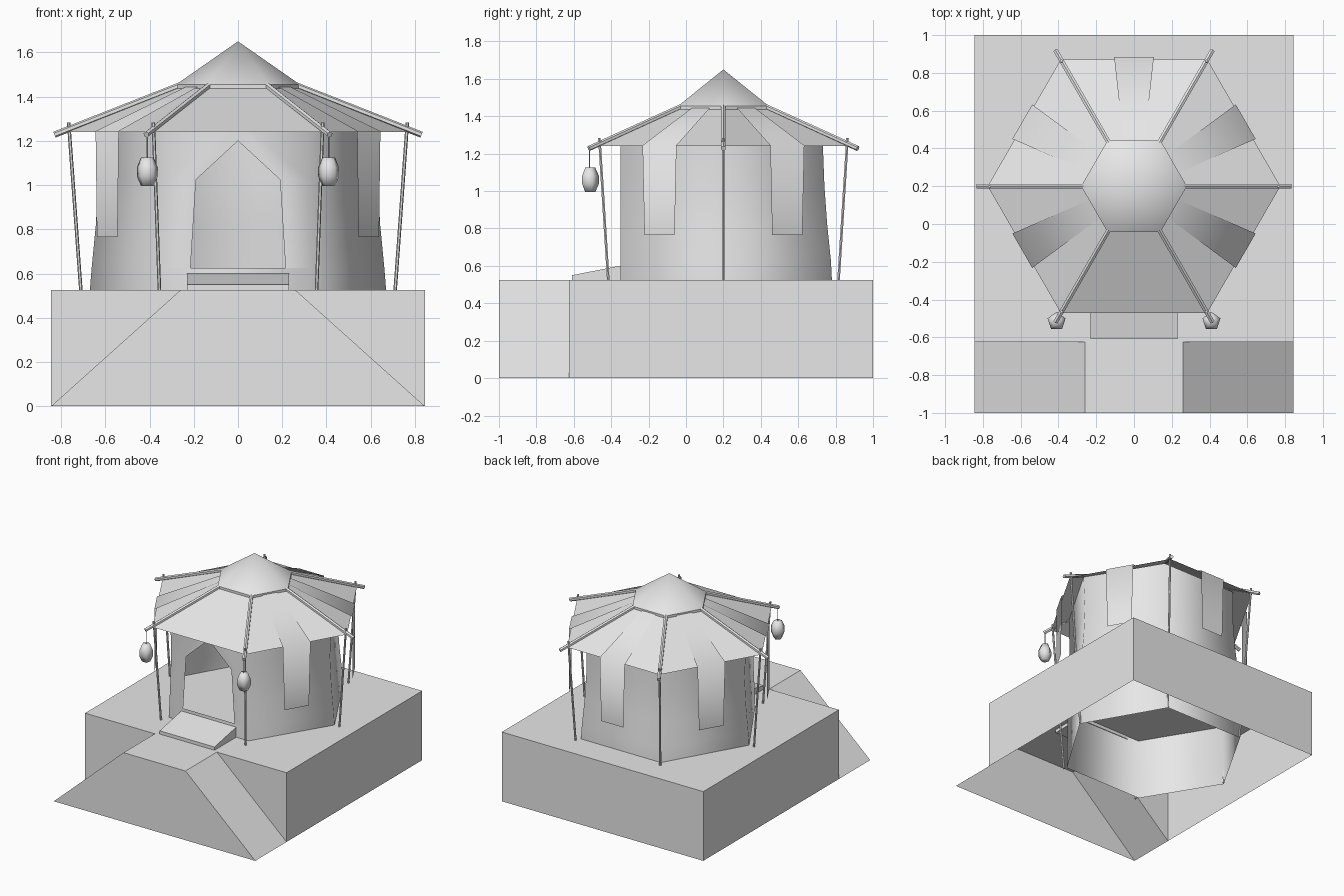
import bpy, bmesh
from math import cos, sin, radians
from mathutils import Vector

if "Cube" in bpy.data.objects:
    bpy.data.objects.remove(bpy.data.objects["Cube"], do_unlink=True)

grey = bpy.data.materials.new("plain_grey")
grey.use_nodes = True
grey.diffuse_color = (0.8, 0.8, 0.8, 1)
grey.node_tree.nodes["Principled BSDF"].inputs["Base Color"].default_value = (0.8, 0.8, 0.8, 1)

CY = 0.2  # centre of the tent along y


def finish(name, bm, smooth=False):
    bmesh.ops.remove_doubles(bm, verts=bm.verts, dist=0.0005)
    bmesh.ops.recalc_face_normals(bm, faces=bm.faces)
    for f in bm.faces:
        f.smooth = smooth
    mesh = bpy.data.meshes.new(name)
    bm.to_mesh(mesh)
    bm.free()
    mesh.materials.append(grey)
    ob = bpy.data.objects.new(name, mesh)
    bpy.context.collection.objects.link(ob)
    return ob


def face(bm, pts):
    return bm.faces.new([bm.verts.new(p) for p in pts])


def polar(r, deg, z):
    return Vector((r * cos(radians(deg)), CY + r * sin(radians(deg)), z))


def rod(name, a, b, r, sides=6):
    bm = bmesh.new()
    d = b - a
    bmesh.ops.create_cone(bm, cap_ends=True, segments=sides, radius1=r, radius2=r, depth=d.length)
    bm.transform(d.to_track_quat('Z', 'Y').to_matrix().to_4x4())
    bmesh.ops.translate(bm, verts=bm.verts, vec=(a + b) / 2)
    return finish(name, bm)


def skin(bm, rings):
    for lo, hi in zip(rings, rings[1:]):
        n = len(lo)
        for i in range(n):
            j = (i + 1) % n
            face(bm, [lo[i], lo[j], hi[j], hi[i]])


# Platform with a sloped-sided front landing, open underneath
W, H, T, YF, YM, YB = 0.845, 0.525, 0.26, -1.0, -0.625, 1.0
bm = bmesh.new()
face(bm, [(-W, YM, H), (-T, YM, H), (T, YM, H), (W, YM, H), (W, YB, H), (-W, YB, H)])
face(bm, [(-T, YF, H), (T, YF, H), (T, YM, H), (-T, YM, H)])
face(bm, [(-W, YF, 0), (W, YF, 0), (T, YF, H), (-T, YF, H)])
face(bm, [(-W, YB, 0), (W, YB, 0), (W, YB, H), (-W, YB, H)])
for s in (-1, 1):
    face(bm, [(s * W, YM, 0), (s * W, YB, 0), (s * W, YB, H), (s * W, YM, H)])
    face(bm, [(s * W, YF, 0), (s * W, YM, 0), (s * T, YM, H), (s * T, YF, H)])
    face(bm, [(s * W, YM, 0), (s * W, YM, H), (s * T, YM, H)])
finish("platform", bm)

# Six-sided wall, flat front with a pointed doorway
FRONT = -0.35


def wall_ring(r, back, z):
    return [(-r / 2, FRONT, z), (r / 2, FRONT, z), (r, CY, z),
            (r / 2, back, z), (-r / 2, back, z), (-r, CY, z)]


rings = [wall_ring(*p) for p in ((0.68, 0.79, 0.05), (0.67, 0.78, 0.525), (0.662, 0.775, 0.625),
                                 (0.643, 0.755, 0.82), (0.632, 0.74, 1.03), (0.645, 0.73, 1.29))]
bm = bmesh.new()
skin(bm, rings[:3])
for lo, hi in zip(rings[2:], rings[3:]):
    for i in range(1, 6):
        j = (i + 1) % 6
        face(bm, [lo[i], lo[j], hi[j], hi[i]])
for s, k in ((-1, 0), (1, 1)):
    door = [(s * 0.215, FRONT, 0.625), (s * 0.19, FRONT, 1.025), (0, FRONT, 1.2)]
    face(bm, door + [(0, FRONT, 1.29)] + [r[k] for r in reversed(rings[2:])])
finish("tent_wall", bm, True)

# Roof skirt and pointed cap
bm = bmesh.new()
skin(bm, [[polar(r, 60 * i, z) for i in range(6)] for r, z in ((0.775, 1.24), (0.26, 1.445))])
finish("roof", bm)
bm = bmesh.new()
rim = [polar(0.28, 60 * i, 1.455) for i in range(6)]
for i in range(6):
    face(bm, [rim[i], rim[(i + 1) % 6], polar(0, 0, 1.65)])
finish("roof_cap", bm, True)
bm = bmesh.new()
skin(bm, [[polar(0.28, 60 * i, z) for i in range(6)] for z in (1.437, 1.455)])
finish("cap_rim", bm)

# Cloth strips that run down the roof and hang over the eave, except at the front
for n, deg in enumerate((-30, 30, 90, 150, 210)):
    out = Vector((cos(radians(deg)), sin(radians(deg)), 0))
    side = Vector((-out.y, out.x, 0))
    bm = bmesh.new()
    rows = []
    for apo, half, z in ((0.235, 0.055, 1.447), (0.683, 0.105, 1.244), (0.683, 0.093, 0.765)):
        c = out * apo + Vector((0, CY, z))
        rows.append((c - side * half, c + side * half))
    for a, b in zip(rows, rows[1:]):
        face(bm, [a[0], a[1], b[1], b[0]])
    finish(f"hanging_cloth_{n + 1}", bm, True)

# Rafters and leaning poles at each corner
for i in range(6):
    a = 60 * i
    rod(f"rafter_{i + 1}", polar(0.26, a, 1.452), polar(0.83, a, 1.228), 0.014)
    rod(f"pole_{i + 1}", polar(0.677, a, 0.06), polar(0.766, a, 1.283), 0.008)

# Lanterns hanging from the front rafters
for name, s in (("left", 1), ("right", -1)):
    x, y = s * 0.41, -0.515
    rod(name + "_lantern_cord", Vector((x, y, 1.11)), Vector((x, y, 1.23)), 0.003, 4)
    bm = bmesh.new()
    shape = [[(x + r * cos(radians(72 * i + 90)), y + r * sin(radians(72 * i + 90)), z) for i in range(5)]
             for r, z in ((0.03, 0.995), (0.05, 1.04), (0.05, 1.08), (0.03, 1.125))]
    skin(bm, shape)
    face(bm, shape[0])
    face(bm, shape[-1])
    finish(name + "_lantern", bm, True)
    bpy.context.view_layer.objects.active = bpy.data.objects[name + "_lantern"]

# Sloping doorstep
bm = bmesh.new()
side_view = [(-0.61, 0.5), (-0.61, 0.55), (-0.345, 0.602), (-0.345, 0.5)]
skin(bm, [[(x, y, z) for y, z in side_view] for x in (-0.23, 0.23)])
for x in (-0.23, 0.23):
    face(bm, [(x, y, z) for y, z in side_view])
finish("doorstep", bm)
